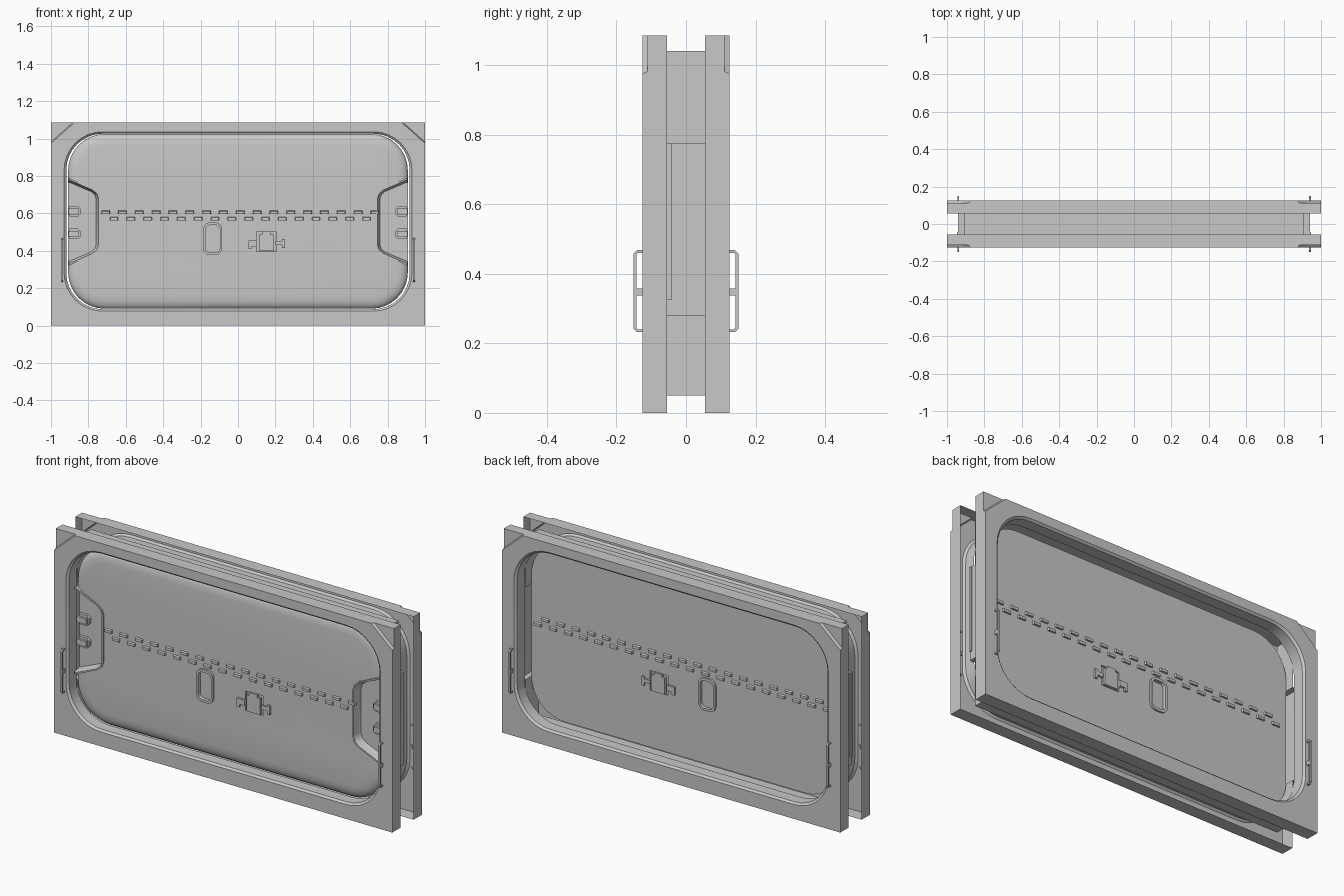
import bpy, bmesh, math

if "Cube" in bpy.data.objects:
    bpy.data.objects.remove(bpy.data.objects["Cube"])

GREY = bpy.data.materials.new("grey_metal")
GREY.diffuse_color = (0.58, 0.58, 0.58, 1)
GREY.use_nodes = True
GREY.node_tree.nodes["Principled BSDF"].inputs["Base Color"].default_value = GREY.diffuse_color
BACK = .01      # rear face of the door panel
FRONT = -.08    # front face of the door panel


def finish(name, bm):
    bmesh.ops.remove_doubles(bm, verts=bm.verts, dist=1e-5)
    bmesh.ops.recalc_face_normals(bm, faces=bm.faces)
    me = bpy.data.meshes.new(name)
    bm.to_mesh(me)
    bm.free()
    me.materials.append(GREY)
    ob = bpy.data.objects.new(name, me)
    bpy.context.collection.objects.link(ob)
    return ob


def smooth(ob, angle=35):
    bpy.ops.object.select_all(action='DESELECT')
    bpy.context.view_layer.objects.active = ob
    ob.select_set(True)
    bpy.ops.object.shade_smooth_by_angle(angle=math.radians(angle))


def rounded(x0, x1, z0, z1, r, y, n=8):
    corners = [(x1 - r, z1 - r, 0), (x0 + r, z1 - r, 90),
               (x0 + r, z0 + r, 180), (x1 - r, z0 + r, 270)]
    return [(cx + r * math.cos(math.radians(a + 90 * i / n)), y,
             cz + r * math.sin(math.radians(a + 90 * i / n)))
            for cx, cz, a in corners for i in range(n + 1)]


def loft(name, loops, closed):
    """Skin rounded-rectangle loops; closed joins last to first, else cap."""
    bm = bmesh.new()
    rows = [[bm.verts.new(p) for p in rounded(*l)] for l in loops]
    n = len(rows[0])
    pairs = list(zip(rows, rows[1:])) + ([(rows[-1], rows[0])] if closed else [])
    for a, b in pairs:
        for i in range(n):
            j = (i + 1) % n
            bm.faces.new((a[i], a[j], b[j], b[i]))
    if not closed:
        bm.faces.new(rows[0])
        bm.faces.new(rows[-1])
    return finish(name, bm)


def prism(name, pts, y0, y1, pts2=None, caps=True):
    """Extrude an x-z outline along y, optionally tapering to pts2."""
    bm = bmesh.new()
    a = [bm.verts.new((x, y0, z)) for x, z in pts]
    b = [bm.verts.new((x, y1, z)) for x, z in pts2 or pts]
    if caps:
        bm.faces.new(a)
        bm.faces.new(b)
    for i in range(len(a)):
        j = (i + 1) % len(a)
        bm.faces.new((a[i], a[j], b[j], b[i]))
    return finish(name, bm)


def rect(x0, x1, z0, z1):
    return [(x0, z0), (x1, z0), (x1, z1), (x0, z1)]


def box(name, x0, x1, y0, y1, z0, z1):
    return prism(name, rect(x0, x1, z0, z1), y0, y1)


def cut(ob, cutter):
    m = ob.modifiers.new("cut", 'BOOLEAN')
    m.operation, m.solver, m.object = 'DIFFERENCE', 'EXACT', cutter
    bpy.context.view_layer.objects.active = ob
    bpy.ops.object.modifier_apply(modifier=m.name)


def remove(ob):
    bpy.data.objects.remove(ob, do_unlink=True)


# Two hollow outer frames, notched at the top corners, open toward the gap
for s, tag in ((-1, "front"), (1, "back")):
    frame = loft(tag + "_frame", [
        (-1, 1, 0, 1.085, 0, s * .125),
        (-.93, .93, .077, 1.036, .205, s * .125),
        (-.918, .918, .087, 1.026, .195, s * .115),
        (-.918, .918, .087, 1.026, .195, s * .055),
        (-1, 1, 0, 1.085, 0, s * .055)], True)
    for side in (-1, 1):
        c = prism("corner_cutter", [(side * 1.1, .885), (side * 1.1, 1.2), (side * .745, 1.2)],
                  s * .126, s * .111, [(side * 1.1, .892), (side * 1.1, 1.2), (side * .755, 1.2)])
        cut(frame, c)
        remove(c)
    bm = bmesh.new()
    bm.from_mesh(frame.data)
    inner = [f for f in bm.faces if all(abs(v.co.y) < .056 for v in f.verts)]
    bmesh.ops.delete(bm, geom=inner, context='FACES')
    bm.to_mesh(frame.data)
    bm.free()
    smooth(frame)

# Square sleeve joining the frames, with a shallow bulge on each side
half = [(.91, .05), (.91, .28), (.94, .28), (.94, .775), (.91, .775), (.91, 1.04)]
prism("middle_sleeve", half + [(-x, z) for x, z in reversed(half)], -.057, .057, caps=False)

# Door panel with a rounded front edge
panel = loft("door_panel", [
    (-.908, .908, .09, 1.024, .195, BACK),
    (-.908, .908, .09, 1.024, .195, -.052),
    (-.901, .901, .098, 1.018, .188, -.063),
    (-.89, .89, .11, 1.008, .177, -.071),
    (-.872, .872, .13, .99, .16, -.077),
    (-.845, .845, .157, .962, .135, FRONT)], False)

# Side pockets: raised lip, tapered recess, outside plate and two catches
lip_pts = [(.907, .785), (.895, .785), (.78, .73), (.755, .71), (.745, .68),
           (.745, .43), (.755, .40), (.78, .38), (.895, .325), (.907, .325)]
rim_pts = [(.93, .777), (.898, .777), (.784, .724), (.762, .705), (.753, .678),
           (.753, .432), (.762, .405), (.784, .386), (.898, .333), (.93, .333)]
floor_pts = [(.93, .765), (.90, .765), (.793, .716), (.773, .698), (.766, .674),
             (.766, .436), (.773, .412), (.793, .394), (.90, .345), (.93, .345)]
for s, tag in ((-1, "left"), (1, "right")):
    lip, rim, floor = [[(s * (x - .008 * (x < .8)), z) for x, z in p]
                       for p in (lip_pts, rim_pts, floor_pts)]
    lip = prism(tag + "_pocket_lip", lip, -.087, -.055)
    hole = prism("pocket_cutter", rim, -.0871, -.042, floor)
    cut(panel, hole)
    cut(lip, hole)
    remove(hole)
    box(tag + "_pocket_plate", s * .93, s * .946, -.056, -.042, .325, .775)
    for z in (.49, .61):
        prism(tag + "_catch", [(s * x, z + d) for x, d in (
            (.84, -.012), (.855, -.028), (.90, -.028), (.90, .028), (.855, .028), (.84, .012))],
            -.058, -.04)
        box(tag + "_catch_pin", s * .85, s * .905, -.07, -.055, z - .015, z + .015)

# Finger cup and latch recesses on both faces
for y0, y1 in ((-.2, FRONT + .013), (BACK - .01, .1)):
    for c in (loft("cup_cutter", [(-.175, -.095, .388, .538, .025, y0),
                                  (-.175, -.095, .388, .538, .025, y1)], False),
              box("latch_cutter", .10, .205, y0, y1, .395, .50)):
        cut(panel, c)
        remove(c)
smooth(panel)

for tag, y0, y1 in (("front", FRONT - .01, FRONT + .004), ("back", BACK - .004, BACK + .01)):
    rim = loft(tag + "_cup_rim", [
        (-.186, -.086, .377, .551, .035, y0), (-.186, -.086, .377, .551, .035, y1),
        (-.173, -.097, .39, .537, .024, y1), (-.173, -.097, .39, .537, .024, y0)], True)
    smooth(rim)
    box(tag + "_latch_body", .112, .193, y0, y1, .399, .486)
    box(tag + "_latch_top", .128, .175, y0, y1, .482, .502)
    box(tag + "_latch_tab", .055, .10, y0, y1, .424, .454)
    box(tag + "_latch_tab", .20, .25, y0, y1, .432, .452)
    box(tag + "_latch_tip", .055, .072, y0, y1, .409, .424)
    box(tag + "_latch_tip", .235, .25, y0, y1, .414, .462)

# Two staggered rows of hinge tabs; the back rows run the full width
for i in range(-2, 19):
    for row, x, z in (("upper", -.708 + .09 * i, .606), ("lower", -.753 + .09 * i, .572)):
        if abs(x) < .885:
            base, tip = (rect(x - w, x + w, z - .009, z + h) for w, h in ((.023, .009), (.02, .005)))
            prism(row + "_back_tab", base, BACK - .002, BACK + .01, tip)
            if abs(x) < .735:
                prism(row + "_front_tab", base, FRONT + .002, FRONT - .009, tip)

# Grab rails on both frames
rail_pts = [(.12, .232), (.141, .232), (.151, .242), (.151, .458), (.141, .468), (.12, .468),
            (.12, .46), (.138, .46), (.143, .455), (.143, .245), (.138, .24), (.12, .24)]
for sy, tag in ((-1, "front"), (1, "back")):
    for sx, side in ((-1, "left"), (1, "right")):
        # drawn in x-z, then turned so the outline lies in y-z
        rail = prism(tag + "_" + side + "_rail", rail_pts, -.005, .005)
        for v in rail.data.vertices:
            x, y, z = v.co
            v.co = (sx * .94 + y, sy * x, z)
        if sy > 0:
            rail.data.flip_normals()
        box(tag + "_" + side + "_rail_bracket", sx * .936, sx * .944, sy * .12, sy * .146, .337, .358)
